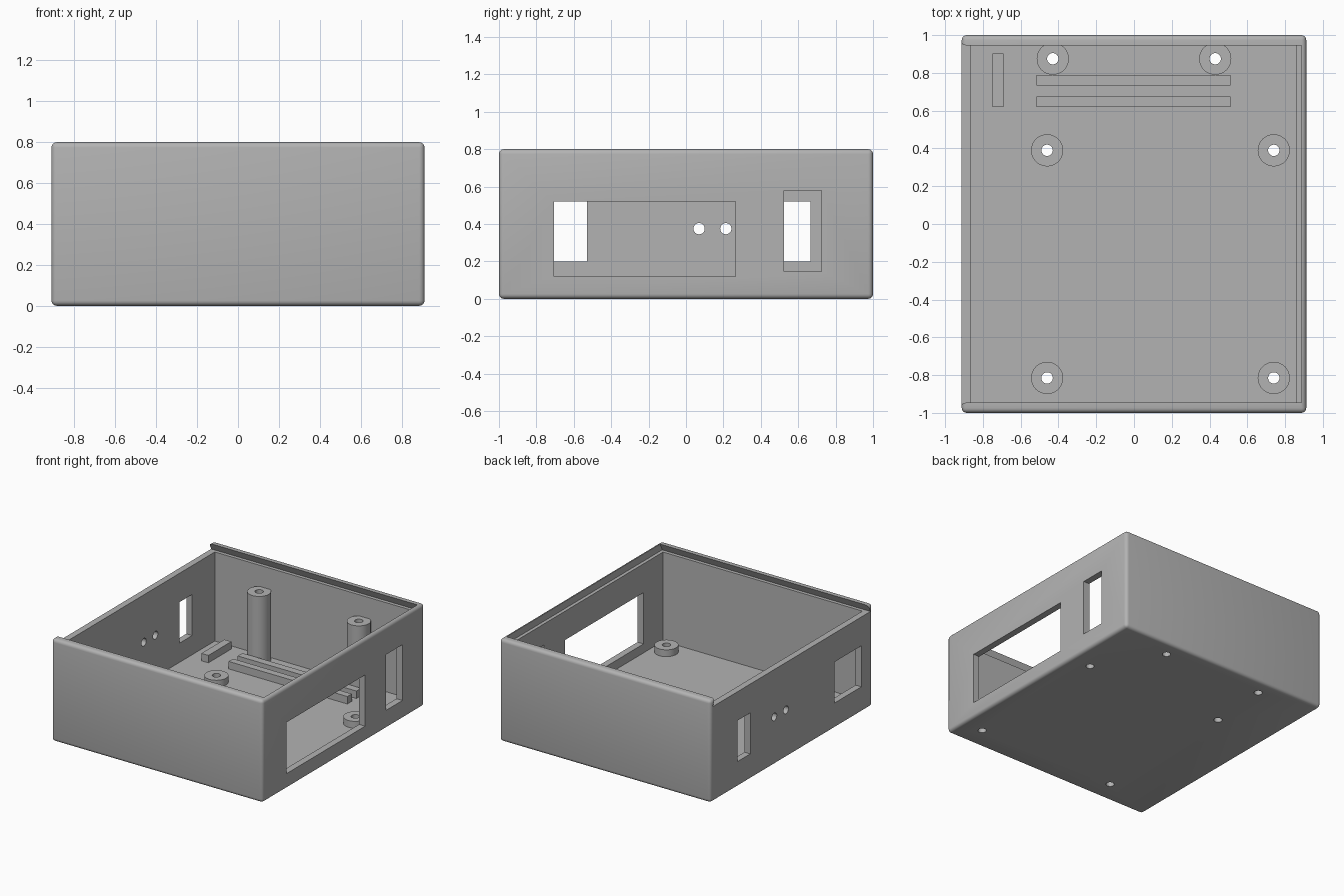
import bpy
import bmesh
from mathutils import Matrix, Vector

old = bpy.data.objects.get("Cube")
if old:
    bpy.data.objects.remove(old, do_unlink=True)

# One plain grey material
grey = bpy.data.materials.new("plain grey")
grey.use_nodes = True
color = (0.45, 0.45, 0.45, 1)
grey.diffuse_color = color
grey.node_tree.nodes["Principled BSDF"].inputs["Base Color"].default_value = color


def finish(name, bm):
    bmesh.ops.recalc_face_normals(bm, faces=bm.faces)
    mesh = bpy.data.meshes.new(name)
    bm.to_mesh(mesh)
    bm.free()
    mesh.materials.append(grey)
    obj = bpy.data.objects.new(name, mesh)
    bpy.context.collection.objects.link(obj)
    return obj


def box(name, low, high, bevel=0):
    low, high = Vector(low), Vector(high)
    bm = bmesh.new()
    bmesh.ops.create_cube(bm, size=1)
    bmesh.ops.scale(bm, vec=high - low, verts=bm.verts)
    bmesh.ops.translate(bm, vec=(low + high) / 2, verts=bm.verts)
    if bevel:
        bmesh.ops.bevel(bm, geom=bm.edges[:], offset=bevel, segments=4,
                        profile=0.5, affect='EDGES')
    return finish(name, bm)


def cylinder(name, center, radius, height, axis='Z', sides=40):
    bm = bmesh.new()
    turn = Matrix.Rotation(1.5707963, 4, 'Y') if axis == 'X' else Matrix()
    bmesh.ops.create_cone(bm, cap_ends=True, segments=sides, radius1=radius,
                          radius2=radius, depth=height,
                          matrix=Matrix.Translation(center) @ turn)
    return finish(name, bm)


def prism(name, outline, x0, x1):
    bm = bmesh.new()
    face = bm.faces.new([bm.verts.new((x0, y, z)) for y, z in outline])
    made = bmesh.ops.extrude_face_region(bm, geom=[face])["geom"]
    verts = [g for g in made if isinstance(g, bmesh.types.BMVert)]
    bmesh.ops.translate(bm, vec=(x1 - x0, 0, 0), verts=verts)
    return finish(name, bm)


def activate(obj):
    bpy.ops.object.select_all(action='DESELECT')
    obj.select_set(True)
    bpy.context.view_layer.objects.active = obj


def cut(obj, cutter):
    cutter.hide_render = True
    activate(obj)
    mod = obj.modifiers.new("cut", 'BOOLEAN')
    mod.operation = 'DIFFERENCE'
    mod.solver = 'EXACT'
    mod.object = cutter
    bpy.ops.object.modifier_apply(modifier=mod.name)
    bpy.data.objects.remove(cutter, do_unlink=True)


def smooth(obj):
    activate(obj)
    bpy.ops.object.shade_smooth_by_angle(angle=0.6)


FLOOR = 0.05
LEDGE = 0.745

# Rounded case, hollowed out
case = box("case_shell", (-0.912, -1, 0), (0.912, 1, 0.8), bevel=0.026)
cut(case, box("cavity_cutter", (-0.862, -0.945, FLOOR), (0.86, 0.945, 0.78)))

# Undercut channel for a sliding lid, open on one side
lid = [(-0.972, LEDGE), (0.972, LEDGE), (0.922, 0.85), (-0.922, 0.85)]
cut(case, prism("lid_cutter", lid, -1.1, 0.886))

# Wall openings: side, y range, z range
for side, y0, y1, z0, z1 in [(1, -0.705, 0.265, 0.12, 0.52),
                             (1, 0.525, 0.725, 0.145, 0.58),
                             (-1, -0.86, -0.53, 0.2, 0.52),
                             (-1, 0.51, 0.665, 0.2, 0.52)]:
    x0, x1 = sorted((side * 0.8, side))
    cut(case, box("window_cutter", (x0, y0, z0), (x1, y1, z1)))

# Two small round holes in the open-sided wall
for y in (0.07, 0.213):
    cut(case, cylinder("hole_cutter", (-0.9, y, 0.375), 0.03, 0.2, 'X'))

# Screw posts, drilled through the floor
posts = [("short_post", x, y, 0.103) for x in (-0.46, 0.74) for y in (-0.815, 0.39)]
posts += [("tall_post", x, 0.875, 0.58) for x in (-0.43, 0.43)]
for name, x, y, top in posts:
    post = cylinder(name, (x, y, (FLOOR + top) / 2), 0.085, top - FLOOR)
    for target in (case, post):
        cut(target, cylinder("drill_cutter", (x, y, 0.3), 0.03, 1))
    smooth(post)

# Raised rails on the floor
for name, x0, x1, y0, y1 in [("rear_rail", -0.515, 0.51, 0.732, 0.79),
                             ("front_rail", -0.515, 0.51, 0.62, 0.675),
                             ("side_rail", -0.75, -0.69, 0.62, 0.903)]:
    box(name, (x0, y0, FLOOR - 0.02), (x1, y1, 0.108))

smooth(case)
